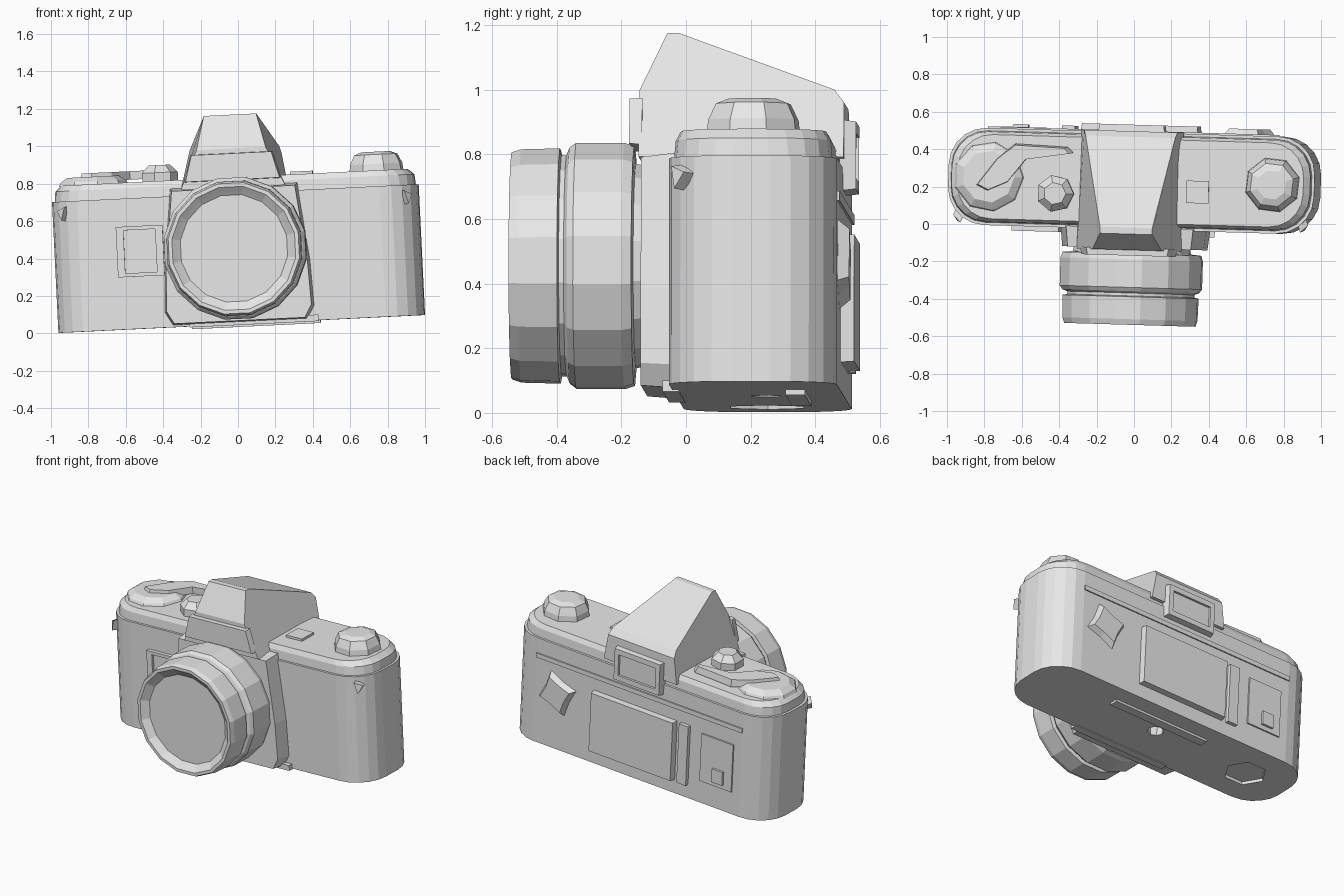
import bpy, bmesh
from math import sin, cos, pi, radians
from mathutils import Matrix, Vector

cube = bpy.data.objects.get("Cube")
if cube:
    bpy.data.objects.remove(cube, do_unlink=True)

# One plain grey for the whole model
grey = bpy.data.materials.new("plain_grey")
grey.use_nodes = True
GREY = (0.8, 0.8, 0.8, 1)
grey.diffuse_color = GREY
grey.node_tree.nodes["Principled BSDF"].inputs["Base Color"].default_value = GREY

# The whole body stands slightly tilted and turned
POSE = (Matrix.Translation((0.02, 0.23, 0.05))
        @ Matrix.Rotation(radians(-1.7), 4, 'Z')
        @ Matrix.Rotation(radians(-2.8), 4, 'Y'))


def loft(name, rings):
    """Skin a list of equal rings and cap both ends."""
    bm = bmesh.new()
    rows = [[bm.verts.new(p) for p in ring] for ring in rings]
    for a, b in zip(rows, rows[1:]):
        for i in range(len(a)):
            j = (i + 1) % len(a)
            bm.faces.new((a[i], a[j], b[j], b[i]))
    bm.faces.new(rows[0][::-1])
    bm.faces.new(rows[-1])
    bmesh.ops.recalc_face_normals(bm, faces=bm.faces)
    mesh = bpy.data.meshes.new(name)
    bm.to_mesh(mesh)
    bm.free()
    mesh.materials.append(grey)
    obj = bpy.data.objects.new(name, mesh)
    bpy.context.collection.objects.link(obj)
    obj.matrix_world = POSE
    return obj


def rounded(hx, hy, r, z, seg=5):
    """Rounded rectangle ring at height z."""
    ring = []
    for k, (sx, sy) in enumerate(((1, 1), (-1, 1), (-1, -1), (1, -1))):
        for s in range(seg + 1):
            a = (k + s / seg) * pi / 2
            ring.append((sx * (hx - r) + r * cos(a), sy * (hy - r) + r * sin(a), z))
    return ring


def circle(r, n, z=0, x=0, y=0, turn=0.0):
    return [(x + r * cos(turn + 2 * pi * i / n), y + r * sin(turn + 2 * pi * i / n), z)
            for i in range(n)]


def stack(name, x, y, profile, n, turn=0.0):
    """Upright turned part from (radius, height) pairs."""
    return loft(name, [circle(r, n, z, x, y, turn) for r, z in profile])


def slab(name, outline, z0, z1, shrink=1.0):
    """Outline in plan, raised from z0 to z1."""
    c = sum((Vector(p) for p in outline), Vector((0, 0))) / len(outline)
    top = [c + (Vector(p) - c) * shrink for p in outline]
    return loft(name, [[(x, y, z0) for x, y in outline], [(x, y, z1) for x, y in top]])


def panel(name, outline, y0, y1, shrink=1.0):
    """Outline in elevation, raised from y0 to y1."""
    c = sum((Vector(p) for p in outline), Vector((0, 0))) / len(outline)
    top = [c + (Vector(p) - c) * shrink for p in outline]
    return loft(name, [[(x, y0, z) for x, z in outline], [(x, y1, z) for x, z in top]])


def rect(x0, x1, z0, z1):
    return [(x0, z0), (x1, z0), (x1, z1), (x0, z1)]


def cut(target, cutter):
    """Subtract cutter from target, then discard it."""
    cutter.hide_render = True
    mod = target.modifiers.new("cut", 'BOOLEAN')
    mod.operation = 'DIFFERENCE'
    mod.solver = 'EXACT'
    mod.object = cutter
    bpy.context.view_layer.update()
    graph = bpy.context.evaluated_depsgraph_get()
    mesh = bpy.data.meshes.new_from_object(target.evaluated_get(graph))
    target.modifiers.clear()
    target.data = mesh
    bpy.data.objects.remove(cutter, do_unlink=True)


# Body with sockets in its base
body = loft("body", [rounded(0.98, 0.26, 0.2, 0), rounded(0.98, 0.26, 0.2, 0.70)])
cut(body, stack("tripod_socket", 0.02, 0.02, [(0.05, -0.05), (0.05, 0.06)], 8))
cut(body, stack("battery_socket", -0.68, 0, [(0.13, -0.05), (0.13, 0.02)], 6))
slab("base_strip", rect(-0.27, 0.42, 0.09, 0.15), -0.015, 0.01)
slab("base_front_lip", rect(-0.27, 0.42, -0.29, -0.24), -0.005, 0.03)

# Stepped top plate
loft("top_plate", [rounded(0.965, 0.245, 0.19, 0.70), rounded(0.96, 0.24, 0.19, 0.755),
                   rounded(0.925, 0.225, 0.18, 0.785)])

# Lens mount housing
panel("mount_housing", [(-0.36, 0.01), (0.36, 0.01), (0.40, 0.08), (0.39, 0.32),
                        (0.34, 0.74), (-0.34, 0.74), (-0.39, 0.32), (-0.40, 0.08)],
      -0.25, -0.36, 0.97)

# Lens barrel turned about the front axis
barrel = [(0.31, -0.34), (0.32, -0.385), (0.375, -0.39), (0.385, -0.42), (0.385, -0.57),
          (0.37, -0.59), (0.345, -0.60), (0.345, -0.615), (0.368, -0.62), (0.365, -0.74),
          (0.355, -0.77), (0.335, -0.77), (0.31, -0.75), (0.29, -0.735)]
loft("lens", [[(x, y, 0.405 + z) for x, z, _ in circle(r, 16, turn=pi / 16)]
              for r, y in barrel])

# Viewfinder hump: wide base, narrow front ridge, roof widening to the back
def hump_side(s):
    return [(s * 0.28, -0.37, 0.73), (s * 0.185, -0.37, 0.94), (s * 0.14, -0.285, 1.12),
            (s * 0.14, -0.25, 1.12), (s * 0.24, 0.235, 0.94), (s * 0.25, 0.265, 0.90),
            (s * 0.275, 0.265, 0.73)]


loft("viewfinder_hump", [hump_side(-1), hump_side(1)])
panel("nameplate", [(-0.26, 0.77), (0.26, 0.77), (0.22, 0.915), (-0.22, 0.915)],
      -0.36, -0.40, 0.97)

# Eyepiece frame with sunken glass
eyepiece = panel("eyepiece", rect(-0.18, 0.18, 0.63, 0.85), 0.25, 0.30, 0.95)
cut(eyepiece, panel("eyepiece_recess", rect(-0.14, 0.14, 0.67, 0.81), 0.285, 0.35))

# Front window frame
window = panel("front_window", rect(-0.64, -0.39, 0.28, 0.55), -0.25, -0.285)
cut(window, panel("window_recess", rect(-0.60, -0.43, 0.30, 0.53), -0.268, -0.35))

# Back door details
panel("back_panel", rect(-0.29, 0.34, 0.09, 0.49), 0.25, 0.30, 0.98)
panel("back_strip", rect(-0.39, -0.32, 0.09, 0.49), 0.25, 0.285)
panel("memo_frame", rect(-0.72, -0.48, 0.15, 0.47), 0.25, 0.27)
panel("memo_catch", rect(-0.66, -0.58, 0.18, 0.27), 0.25, 0.285)
panel("back_ridge", rect(-0.78, 0.78, 0.57, 0.60), 0.25, 0.268)
star = []
for i in range(8):
    r = 0.155 if i % 2 else 0.10
    star.append((0.61 + r * cos(i * pi / 4 + 0.4), 0.38 + r * sin(i * pi / 4 + 0.4)))
panel("back_dial", star, 0.25, 0.295, 0.75)

# Wind lever on its dial
stack("wind_dial", -0.76, 0.0, [(0.19, 0.78), (0.18, 0.80), (0.14, 0.825)], 9)
slab("wind_lever", [(-0.83, -0.05), (-0.72, 0.10), (-0.62, 0.18), (-0.34, 0.17),
                    (-0.31, 0.14), (-0.56, 0.10), (-0.66, -0.03), (-0.77, -0.08)],
     0.80, 0.845, 0.93)

# Shutter dial, rewind knob and flash contact
stack("shutter_dial", -0.40, -0.08, [(0.10, 0.78), (0.10, 0.83), (0.06, 0.87)], 7)
stack("rewind_knob", 0.76, 0.0, [(0.15, 0.78), (0.145, 0.82), (0.12, 0.87), (0.08, 0.885)], 8, 0.3)
slab("flash_contact", rect(0.30, 0.42, -0.11, 0.01), 0.78, 0.80)

# Strap lugs at both front corners
for side, name in ((-1, "right_strap_lug"), (1, "left_strap_lug")):
    loft(name, [[(side * 0.88, -0.17, 0.59), (side * 0.88, -0.17, 0.68), (side * 0.92, -0.13, 0.64)],
                [(side * 0.93, -0.24, 0.60), (side * 0.91, -0.25, 0.67), (side * 0.95, -0.21, 0.65)]])
